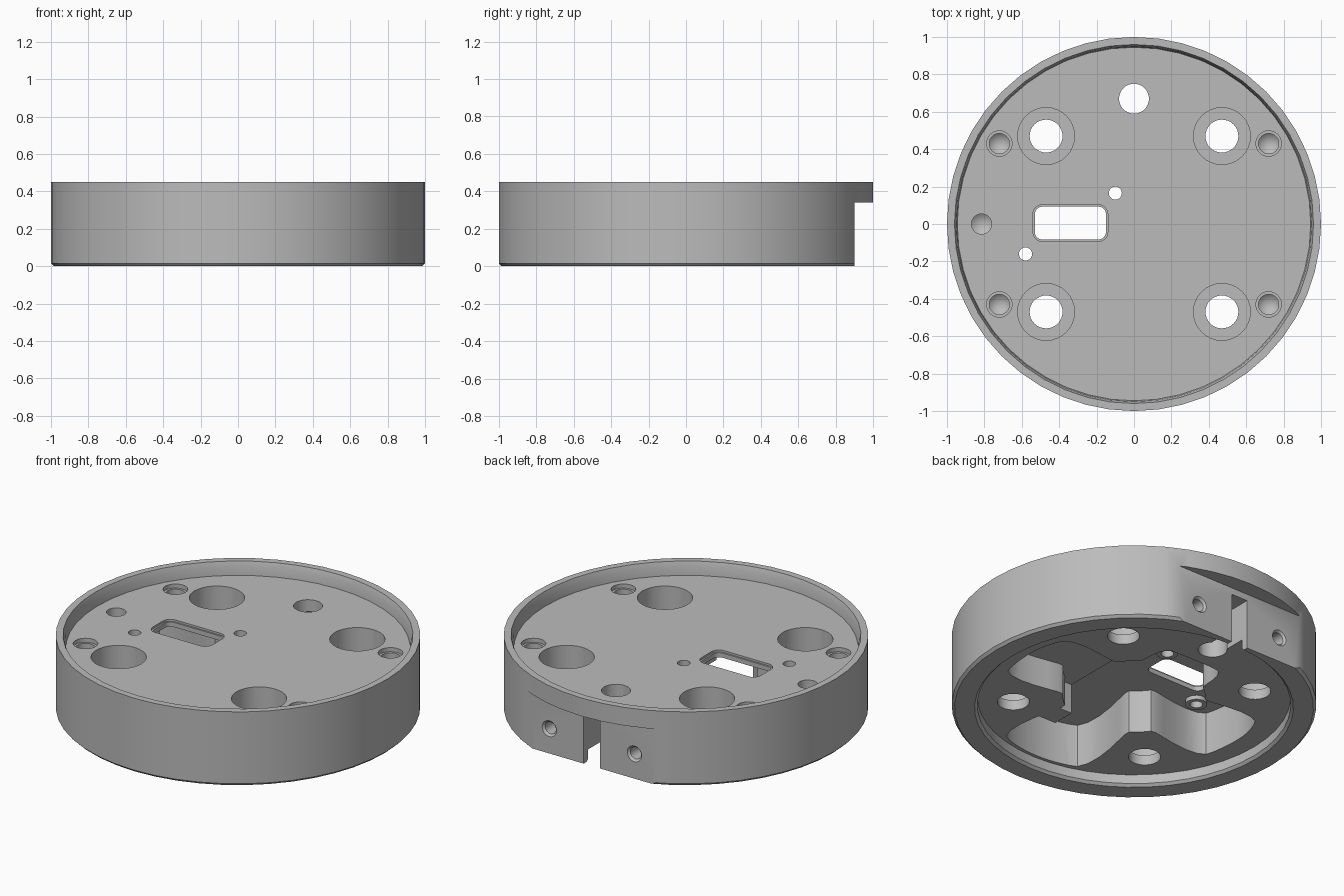
import bpy, bmesh, math
from mathutils import Matrix, Vector

if "Cube" in bpy.data.objects:
    bpy.data.objects.remove(bpy.data.objects["Cube"])

grey = bpy.data.materials.new("plain grey")
grey.use_nodes = True
grey.diffuse_color = (0.5, 0.5, 0.5, 1)
grey.node_tree.nodes["Principled BSDF"].inputs["Base Color"].default_value = (0.5, 0.5, 0.5, 1)

FLOOR, PAD, CEILING, LOW_CEILING = 0.37, 0.07, 0.33, 0.25


def finish(name, bm):
    bmesh.ops.remove_doubles(bm, verts=bm.verts, dist=1e-5)
    bmesh.ops.recalc_face_normals(bm, faces=bm.faces)
    mesh = bpy.data.meshes.new(name)
    bm.to_mesh(mesh)
    bm.free()
    mesh.materials.append(grey)
    obj = bpy.data.objects.new(name, mesh)
    bpy.context.collection.objects.link(obj)
    return obj


def lathe(name, profile, loc=(0, 0, 0), steps=32, turn=None, closed=False):
    """Spin (radius, z) points about z, then turn and move."""
    bm = bmesh.new()
    verts = [bm.verts.new((r, 0, z)) for r, z in profile]
    edges = [bm.edges.new(p) for p in zip(verts, verts[1:])]
    if closed:
        edges.append(bm.edges.new((verts[-1], verts[0])))
    bmesh.ops.spin(bm, geom=verts + edges, axis=(0, 0, 1), cent=(0, 0, 0),
                   angle=math.tau, steps=steps, use_merge=True)
    bmesh.ops.transform(bm, matrix=Matrix.Translation(loc) @ (turn or Matrix()), verts=bm.verts)
    return finish(name, bm)


def prism(name, outline, z0, z1):
    """Extrude a flat outline upward."""
    bm = bmesh.new()
    face = bm.faces.new([bm.verts.new((x, y, z0)) for x, y in outline])
    new = bmesh.ops.extrude_face_region(bm, geom=[face])["geom"]
    bmesh.ops.translate(bm, vec=(0, 0, z1 - z0),
                        verts=[v for v in new if isinstance(v, bmesh.types.BMVert)])
    return finish(name, bm)


def box(name, x0, x1, y0, y1, z0, z1):
    return prism(name, [(x0, y0), (x1, y0), (x1, y1), (x0, y1)], z0, z1)


def rounded(cx, cy, hx, hy, r, n=6):
    pts = []
    for q, (sx, sy) in enumerate([(1, 1), (-1, 1), (-1, -1), (1, -1)]):
        for i in range(n + 1):
            a = math.pi / 2 * (q + i / n)
            pts.append((cx + sx * (hx - r) + r * math.cos(a), cy + sy * (hy - r) + r * math.sin(a)))
    return pts


def cut(target, cutters):
    for c in cutters:
        mod = target.modifiers.new("cut", "BOOLEAN")
        mod.operation, mod.solver, mod.object = "DIFFERENCE", "EXACT", c
    graph = bpy.context.evaluated_depsgraph_get()
    graph.update()
    mesh = bpy.data.meshes.new_from_object(target.evaluated_get(graph))
    target.modifiers.clear()
    target.data = mesh
    for c in cutters:
        bpy.data.objects.remove(c)


def hole(x, y, r, z0=-0.1, z1=0.6, **kw):
    return lathe("hole", [(0, z0), (r, z0), (r, z1), (0, z1)], (x, y, 0), **kw)


# Round housing with a shallow recess above and below
housing = lathe("housing", [
    (0, PAD), (0.86, PAD), (0.86, 0.015), (0.875, 0), (0.985, 0), (1, 0.015), (1, 0.45),
    (0.96, 0.45), (0.95, 0.42), (0.945, FLOOR), (0, FLOOR)], steps=48)


# Underside cavity: its wall waves inward around the four corner columns
def wall_radius(a):
    front, back = max(0, -math.sin(a)) ** 2, max(0, math.sin(a)) ** 2
    valley = 0.74 + 0.1 * front - 0.22 * back
    off = abs((math.degrees(a) % 90) - 45)
    t = min(1, max(0, (off - 9) / 19))
    return 0.39 + (valley - 0.39) * t * t * (3 - 2 * t)


outline = []
for i in range(120):
    a = math.tau * i / 120
    outline.append((wall_radius(a) * math.cos(a), wall_radius(a) * math.sin(a)))
cavity = prism("cavity", outline, -0.05, CEILING)
cut(cavity, [box("step", 0.145, 1.2, -1.2, 1.2, LOW_CEILING, 0.6),
             box("corner", 0.145, 0.32, -0.5, -0.36, -0.2, 0.5)])
cutters = [cavity]

# Corner screw holes, counterbored from the top
for x in (-0.47, 0.47):
    for y in (-0.47, 0.47):
        cutters.append(lathe("screw_hole", [
            (0, -0.1), (0.088, -0.1), (0.088, 0.13), (0.152, 0.13), (0.152, 0.6), (0, 0.6)], (x, y, 0)))

# Blind drilled holes with cone bottoms
for x, y in [(-0.72, -0.43), (-0.72, 0.43), (0.72, -0.43), (0.72, 0.43)]:
    cutters.append(lathe("drill", [
        (0, 0.2), (0.054, 0.25), (0.054, 0.345), (0.068, 0.345), (0.068, 0.6), (0, 0.6)], (x, y, 0)))
cutters.append(lathe("drill", [(0, 0.22), (0.054, 0.26), (0.054, 0.6), (0, 0.6)], (-0.815, 0, 0)))

# Through holes and the rounded window
small_holes = [(-0.1, 0.165), (-0.58, -0.16)]
cutters += [hole(x, y, 0.035, steps=20) for x, y in small_holes]
cutters.append(hole(0, 0.67, 0.08))
cutters.append(prism("window", rounded(-0.34, 0.005, 0.19, 0.088, 0.04), 0.1, 0.6))
cutters.append(prism("window_edge", rounded(-0.34, 0.005, 0.2, 0.098, 0.05), FLOOR - 0.012, 0.6))

# Back flat under the lip, cable slot and two side screw holes
cutters.append(box("flat", -0.7, 0.7, 0.9, 1.3, -0.1, 0.34))
cutters.append(box("slot", -0.055, 0.055, 0.72, 0.95, -0.1, 0.3))
facing_back = Matrix.Rotation(-math.pi / 2, 4, "X")
for x in (-0.285, 0.285):
    cutters.append(lathe("side_drill", [
        (0, -0.2), (0.036, -0.17), (0.036, -0.012), (0.06, 0.012), (0, 0.012)],
        (x, 0.9, 0.15), steps=24, turn=facing_back))
cut(housing, cutters)

# Short bosses around the small holes under the ceiling
parts = [housing]
for side, (x, y) in zip(("back", "front"), small_holes):
    parts.append(lathe(side + "_boss", [
        (0.035, 0.305), (0.06, 0.305), (0.06, CEILING + 0.005), (0.035, CEILING + 0.005)],
        (x, y, 0), steps=20, closed=True))

bpy.ops.object.select_all(action="DESELECT")
for p in parts:
    p.select_set(True)
bpy.context.view_layer.objects.active = housing
bpy.ops.object.shade_smooth_by_angle(angle=math.radians(30))
